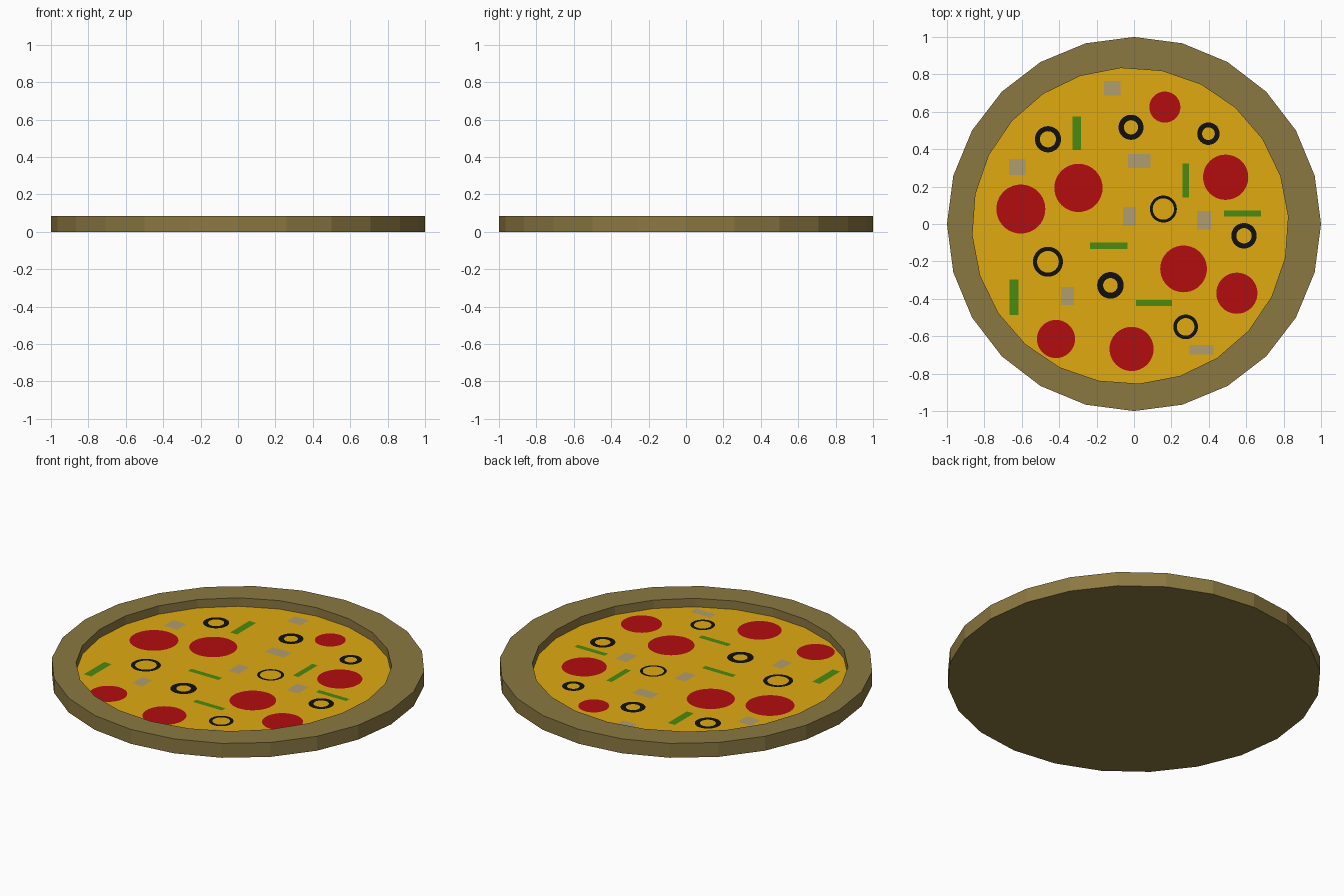
import bpy, bmesh
from math import sin, cos, pi, radians

if "Cube" in bpy.data.objects:
    bpy.data.objects.remove(bpy.data.objects["Cube"])

HEIGHT, CHEESE_Z, TOP_Z = 0.085, 0.035, 0.0365


def material(name, rgb):
    m = bpy.data.materials.new(name)
    m.diffuse_color = (*rgb, 1)
    m.use_nodes = True
    m.node_tree.nodes["Principled BSDF"].inputs["Base Color"].default_value = m.diffuse_color
    return m


def finish(name, bm, mat):
    me = bpy.data.meshes.new(name)
    bm.to_mesh(me)
    bm.free()
    me.materials.append(mat)
    ob = bpy.data.objects.new(name, me)
    bpy.context.collection.objects.link(ob)
    return ob


def circle(bm, x, y, z, r, n=40, turn=0.0):
    return [bm.verts.new((x + r * cos(turn + 2 * pi * i / n),
                          y + r * sin(turn + 2 * pi * i / n), z)) for i in range(n)]


def bridge(bm, a, b):
    n = len(a)
    for i in range(n):
        j = (i + 1) % n
        bm.faces.new((a[i], a[j], b[j], b[i]))


crust_mat = material("crust", (0.26, 0.19, 0.053))
cheese_mat = material("cheese", (0.74, 0.40, 0.005))
red = material("pepperoni", (0.45, 0.004, 0.005))
black = material("olive", (0.005, 0.005, 0.005))
green = material("pepper", (0.07, 0.26, 0.005))
beige = material("mushroom", (0.43, 0.34, 0.16))

# Crust: 24-sided disc with a slightly off-centre recess
INNER = dict(x=-0.02, y=-0.01, r=0.845, n=24, turn=radians(3.4))
bm = bmesh.new()
base = circle(bm, 0, 0, 0, 1, 24)
rim = circle(bm, 0, 0, HEIGHT, 1, 24)
lip = circle(bm, z=HEIGHT, **INNER)
floor = circle(bm, z=CHEESE_Z, **INNER)
bm.faces.new(base[::-1])
for a, b in ((base, rim), (rim, lip), (lip, floor)):
    bridge(bm, a, b)
finish("crust", bm, crust_mat)

# Cheese filling the recess
bm = bmesh.new()
bm.faces.new(circle(bm, z=CHEESE_Z, **INNER))
finish("cheese", bm, cheese_mat)

# Pepperoni slices: x, y, radius
bm = bmesh.new()
for x, y, r in ((0.165, 0.625, 0.083), (0.49, 0.25, 0.121), (-0.297, 0.193, 0.129),
                (-0.605, 0.08, 0.131), (0.265, -0.24, 0.125), (0.55, -0.37, 0.11),
                (-0.013, -0.668, 0.118), (-0.417, -0.615, 0.102)):
    bm.faces.new(circle(bm, x, y, TOP_Z, r))
finish("pepperoni_slices", bm, red)

# Olive rings: x, y, outer radius, inner radius
bm = bmesh.new()
for x, y, ro, ri in ((-0.46, 0.453, 0.07, 0.043), (-0.016, 0.517, 0.067, 0.038),
                     (0.398, 0.483, 0.06, 0.034), (0.157, 0.08, 0.072, 0.057),
                     (0.588, -0.063, 0.068, 0.041), (-0.46, -0.202, 0.08, 0.058),
                     (-0.126, -0.328, 0.071, 0.039), (0.276, -0.55, 0.066, 0.047)):
    bridge(bm, circle(bm, x, y, TOP_Z, ro), circle(bm, x, y, TOP_Z, ri))
finish("olive_rings", bm, black)


# Rectangular pieces: x, y, width, depth
def rectangles(name, pieces, mat):
    bm = bmesh.new()
    for x, y, w, d in pieces:
        bm.faces.new([bm.verts.new((x + sx * w / 2, y + sy * d / 2, TOP_Z))
                      for sx, sy in ((-1, -1), (1, -1), (1, 1), (-1, 1))])
    finish(name, bm, mat)


rectangles("pepper_strips", ((-0.306, 0.485, 0.045, 0.178), (0.277, 0.233, 0.035, 0.18),
                             (0.58, 0.056, 0.198, 0.032), (-0.134, -0.116, 0.2, 0.033),
                             (-0.642, -0.392, 0.048, 0.19), (0.107, -0.422, 0.19, 0.033)), green)
rectangles("mushroom_pieces", ((-0.116, 0.725, 0.09, 0.078), (-0.625, 0.305, 0.088, 0.086),
                               (0.028, 0.337, 0.122, 0.074), (-0.024, 0.042, 0.068, 0.1),
                               (0.375, 0.02, 0.074, 0.1), (-0.356, -0.386, 0.068, 0.096),
                               (0.36, -0.673, 0.128, 0.052)), beige)
